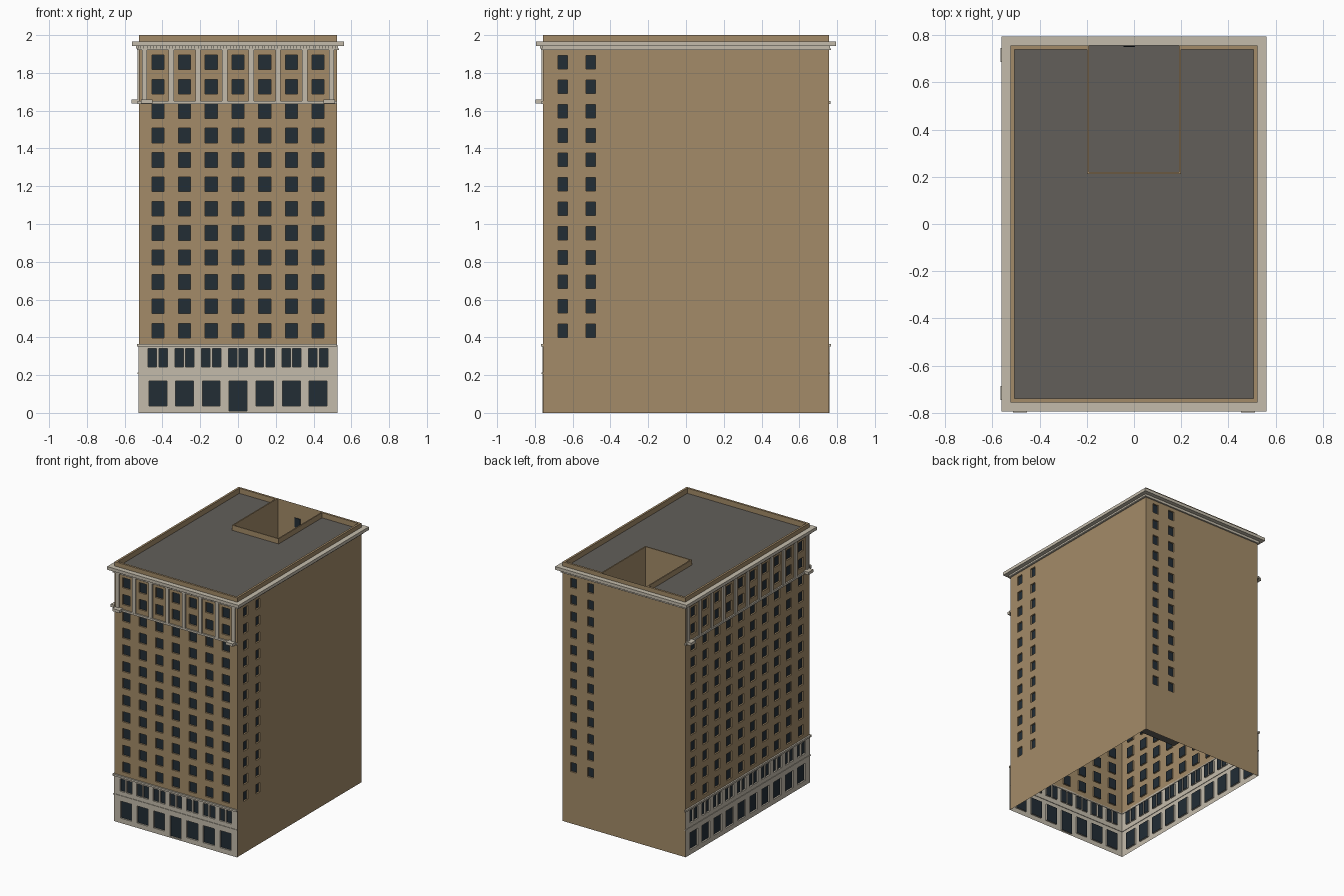
import bpy
from mathutils import Vector

cube = bpy.data.objects.get("Cube")
if cube:
    bpy.data.objects.remove(cube, do_unlink=True)


def material(name, rgb):
    m = bpy.data.materials.new(name)
    m.use_nodes = True
    m.diffuse_color = (*rgb, 1)
    m.node_tree.nodes["Principled BSDF"].inputs["Base Color"].default_value = (*rgb, 1)
    return m


BRICK = material("tan_brick", (0.37, 0.26, 0.14))
STONE = material("pale_stone", (0.55, 0.50, 0.41))
GLASS = material("dark_glass", (0.016, 0.026, 0.036))
ROOF = material("grey_roofing", (0.122, 0.114, 0.102))

HX, HY = 0.523, 0.756          # half sizes of the tower
BASE_TOP, ROOF_Z, TOP = 0.36, 1.96, 2.0
COURT_X, COURT_Y = 0.19, 0.22  # light court at the rear


class Side:
    """A facade frame: u runs along the wall, d points outward."""

    def __init__(self, u, n, half, dist):
        self.u, self.n = Vector(u), Vector(n)
        self.half, self.dist = half, dist

    def at(self, u, z, d=0.0):
        return self.u * u + self.n * (self.dist + d) + Vector((0, 0, z))


FRONT = Side((1, 0, 0), (0, -1, 0), HX, HY)
BACK = Side((-1, 0, 0), (0, 1, 0), HX, HY)
LEFT = Side((0, 1, 0), (1, 0, 0), HY, HX)
RIGHT = Side((0, -1, 0), (-1, 0, 0), HY, HX)
SIDES = (FRONT, BACK, LEFT, RIGHT)


def add_object(name, verts, faces, mats, slots=None):
    me = bpy.data.meshes.new(name)
    me.from_pydata(verts, [], faces)
    for m in mats:
        me.materials.append(m)
    if slots:
        for poly, slot in zip(me.polygons, slots):
            poly.material_index = slot
    ob = bpy.data.objects.new(name, me)
    bpy.context.collection.objects.link(ob)
    return ob


def wall(name, side, z0, z1, windows, mat, half=None, d=0.0, recess=0.012):
    """Flat wall with recessed panes; windows are (u, z, width, height)."""
    half = half or side.half
    rects = [(u - w / 2, u + w / 2, z - h / 2, z + h / 2) for u, z, w, h in windows]
    us = sorted({round(c, 4) for r in rects for c in r[:2]} | {-half, half})
    zs = sorted({round(c, 4) for r in rects for c in r[2:]} | {z0, z1})
    verts, faces, slots = [], [], []

    def quad(pts, slot):
        faces.append(range(len(verts), len(verts) + 4))
        verts.extend(side.at(*p) for p in pts)
        slots.append(slot)

    def is_pane(i, j):
        u, z = (us[i] + us[i + 1]) / 2, (zs[j] + zs[j + 1]) / 2
        return any(a < u < b and c < z < e for a, b, c, e in rects)

    nu, nz = len(us) - 1, len(zs) - 1
    pane = [[is_pane(i, j) for j in range(nz)] for i in range(nu)]
    inner = d - recess
    for i in range(nu):
        for j in range(nz):
            a, b, c, e = us[i], us[i + 1], zs[j], zs[j + 1]
            k = inner if pane[i][j] else d
            quad([(a, c, k), (b, c, k), (b, e, k), (a, e, k)], int(pane[i][j]))
            # reveals wherever a pane meets the wall
            if i + 1 < nu and pane[i][j] != pane[i + 1][j]:
                quad([(b, c, inner), (b, c, d), (b, e, d), (b, e, inner)], 0)
            if j + 1 < nz and pane[i][j] != pane[i][j + 1]:
                quad([(a, e, inner), (b, e, inner), (b, e, d), (a, e, d)], 0)
    return add_object(name, verts, faces, [mat, GLASS], slots)


def blocks(name, items, mat):
    """One object from boxes given as (side, u0, u1, z0, z1, d0, d1)."""
    verts, faces = [], []
    for side, u0, u1, z0, z1, d0, d1 in items:
        n = len(verts)
        for z in (z0, z1):
            verts += [side.at(u0, z, d1), side.at(u1, z, d1),
                      side.at(u1, z, d0), side.at(u0, z, d0)]
        faces += [(n + 3, n + 2, n + 1, n), (n + 4, n + 5, n + 6, n + 7)]
        faces += [(n + k, n + (k + 1) % 4, n + 4 + (k + 1) % 4, n + 4 + k) for k in range(4)]
    return add_object(name, verts, faces, [mat])


# Window layout
ROWS = [0.435 + 0.1292 * i for i in range(12)]
FRONT_COLS = [0.1415 * (i - 3) for i in range(7)]
SIDE_COLS = [0.1456 * (i - 4.5) for i in range(10)]


def grid(cols, w, h):
    return [(u, z, w, h) for u in cols for z in ROWS]


# Upper walls and plain walls
wall("front_wall", FRONT, BASE_TOP, TOP, grid(FRONT_COLS, 0.064, 0.078), BRICK)
wall("right_wall", RIGHT, BASE_TOP, TOP, grid(SIDE_COLS, 0.064, 0.078), BRICK)
wall("left_wall", LEFT, 0, TOP, grid((-0.653, -0.505), 0.05, 0.072), BRICK)
wall("back_wall", BACK, 0, TOP, grid((-0.43, -0.285), 0.05, 0.072), BRICK)


# Stone base with shop windows and paired windows above
def base_windows(cols, door=None):
    out = []
    for i, u in enumerate(cols):
        if i == door:
            out.append((u, 0.09, 0.095, 0.16))
        else:
            out.append((u, 0.103, 0.095, 0.132))
        out += [(u + s * 0.0285, 0.292, 0.045, 0.096) for s in (-1, 1)]
    return out


wall("front_base", FRONT, 0, BASE_TOP, base_windows(FRONT_COLS, 3), STONE, HX + 0.004, 0.004)
wall("right_base", RIGHT, 0, BASE_TOP, base_windows(SIDE_COLS), STONE, HY + 0.004, 0.004)

# Trim on the two dressed facades
ledges, strips, pilasters, brackets, dentils = [], [], [], [], []
for side, cols in ((FRONT, FRONT_COLS), (RIGHT, SIDE_COLS)):
    h, step = side.half, cols[1] - cols[0]
    ledges.append((side, -h - 0.012, h + 0.002, 0.352, 0.366, 0, 0.012))
    strips.append((side, -h - 0.007, h + 0.002, 0.205, 0.213, 0, 0.008))
    ledges.append((side, -h - 0.008, h, 1.636, 1.651, 0, 0.01))
    for i in range(len(cols) + 1):
        u = max(-h + 0.025, min(h - 0.025, cols[0] + (i - 0.5) * step))
        pilasters.append((side, u - 0.014, u + 0.014, 1.651, 1.92, 0, 0.009))
    for u in (-h + 0.04, h - 0.04):
        brackets.append((side, u - 0.03, u + 0.03, 1.637, 1.658, 0, 0.042))
    count = round(2 * h / 0.034)
    for i in range(count):
        u = -h + (i + 0.5) * 2 * h / count
        dentils.append((side, u - 0.009, u + 0.009, 1.928, 1.943, 0, 0.018))
blocks("ledges", ledges, STONE)
blocks("base_strips", strips, STONE)
blocks("pilasters", pilasters, STONE)
blocks("corner_brackets", brackets, STONE)
blocks("dentils", dentils, STONE)

# Cornice all round
cornice = []
for s in SIDES:
    for z0, z1, out in ((1.943, 1.967, 0.038), (1.92, 1.928, 0.012), (1.928, 1.943, 0.006)):
        cornice.append((s, -s.half - out, s.half + out, z0, z1, 0, out))
blocks("cornice", cornice, STONE)

# Roof around the court, and the court floor
rects = [(-HX, HX, -HY, COURT_Y, ROOF_Z), (-HX, -COURT_X, COURT_Y, HY, ROOF_Z),
         (COURT_X, HX, COURT_Y, HY, ROOF_Z), (-COURT_X, COURT_X, COURT_Y, HY, BASE_TOP)]
for name, (x0, x1, y0, y1, z) in zip(("main_roof", "right_wing_roof", "left_wing_roof",
                                      "court_floor"), rects):
    add_object(name, [(x0, y0, z), (x1, y0, z), (x1, y1, z), (x0, y1, z)], [(0, 1, 2, 3)], [ROOF])

# Court walls
c = (COURT_X, COURT_Y, HY)
outline = [(-COURT_X, HY), (-COURT_X, COURT_Y), (COURT_X, COURT_Y), (COURT_X, HY)]
verts = [(x, y, z) for z in (BASE_TOP, TOP) for x, y in outline]
add_object("court_walls", verts, [(k, k + 1, k + 5, k + 4) for k in range(3)], [BRICK])

# Panes on the court face of the back wall
blocks("court_windows", [(BACK, -0.005, 0.045, z - 0.036, z + 0.036, -0.006, -0.002)
                         for z in ROWS], GLASS)

# Parapets: outer edge, then the court edge
T, t = 0.016, 0.009
wing = (COURT_X, HX)
parapet = [(FRONT, -HX, HX, ROOF_Z, TOP, -T, 0)]
parapet += [(s, -HY, HY, ROOF_Z, TOP, -T, 0) for s in (LEFT, RIGHT)]
parapet += [(BACK, a, b, ROOF_Z, TOP, -T, 0) for a, b in ((-HX, -COURT_X), (COURT_X, HX))]
rear = COURT_Y - HY
parapet.append((BACK, -COURT_X - t, COURT_X + t, ROOF_Z, TOP, rear - t, rear))
parapet += [(BACK, a, a + t, ROOF_Z, TOP, rear, 0) for a in (-COURT_X - t, COURT_X)]
blocks("parapets", parapet, BRICK)
